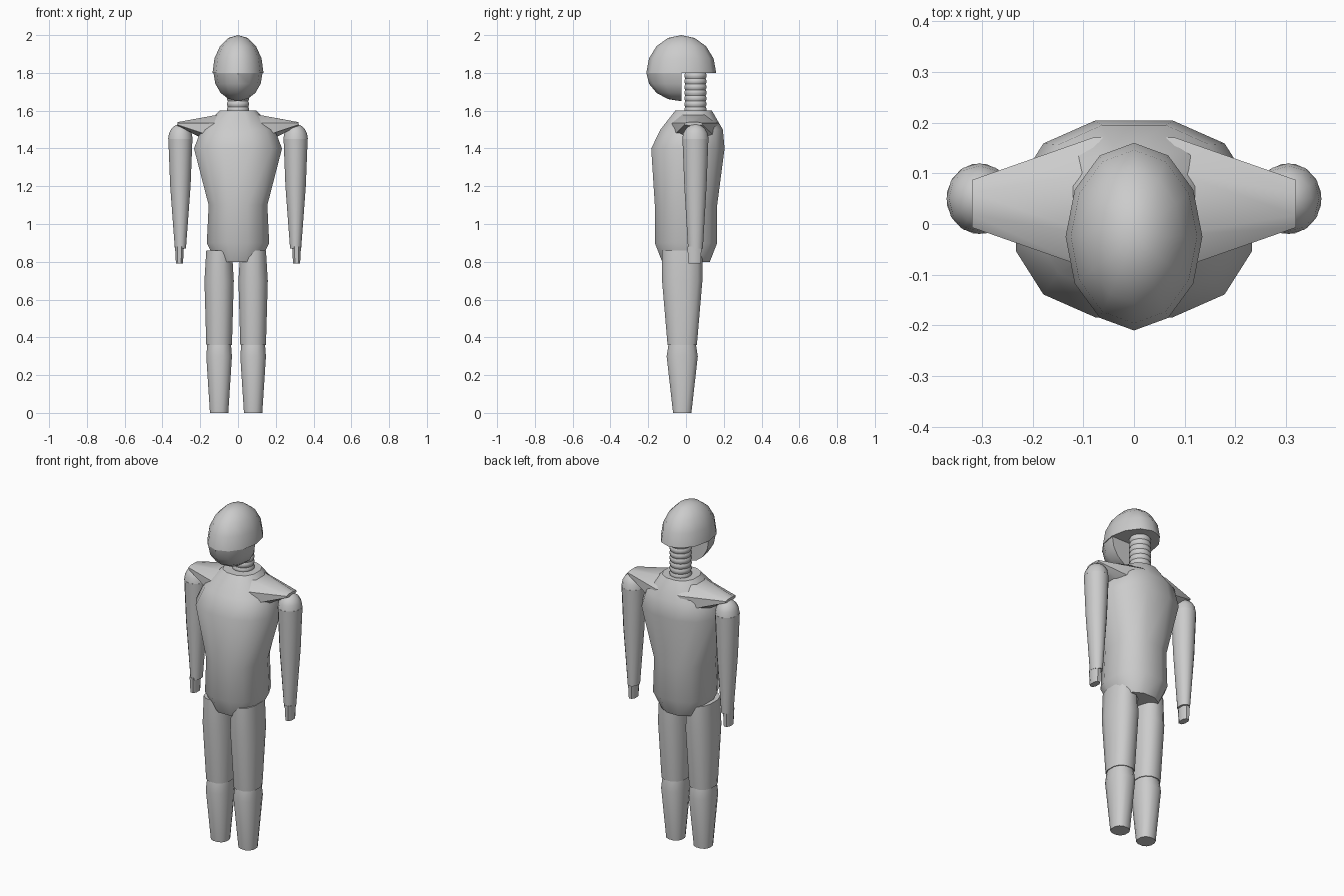
import bpy, bmesh
from math import cos, sin, pi, copysign, radians
from mathutils import Vector

cube = bpy.data.objects.get("Cube")
if cube:
    bpy.data.objects.remove(cube, do_unlink=True)

UP, BACK = Vector((0, 0, 1)), Vector((0, 1, 0))

grey = bpy.data.materials.new("plain_grey")
grey.use_nodes = True
colour = (0.6, 0.6, 0.6, 1)
grey.diffuse_color = colour
grey.node_tree.nodes["Principled BSDF"].inputs["Base Color"].default_value = colour


def finish(name, bm, location):
    """Turn a bmesh into a placed, grey, smooth-shaded object."""
    bmesh.ops.recalc_face_normals(bm, faces=bm.faces)
    mesh = bpy.data.meshes.new(name)
    bm.to_mesh(mesh)
    bm.free()
    mesh.materials.append(grey)
    part = bpy.data.objects.new(name, mesh)
    part.location = location
    bpy.context.collection.objects.link(part)
    bpy.ops.object.select_all(action="DESELECT")
    part.select_set(True)
    bpy.context.view_layer.objects.active = part
    bpy.ops.object.shade_smooth_by_angle(angle=radians(40))


def loft(name, stations, location, sides=12, boxiness=0.85, sideways=False):
    """Skin rounded-box rings given as (level, half width, half depth, shift)."""
    bm = bmesh.new()
    previous = None
    for level, width, depth, shift in stations:
        ring = []
        for i in range(sides):
            turn = 2 * pi * (i + 0.5) / sides
            across = width * copysign(abs(cos(turn)) ** boxiness, cos(turn))
            along = depth * copysign(abs(sin(turn)) ** boxiness, sin(turn)) + shift
            point = (level, across, along) if sideways else (across, along, level)
            ring.append(bm.verts.new(point))
        if previous:
            for i in range(sides):
                bm.faces.new((previous[i - 1], previous[i], ring[i], ring[i - 1]))
        else:
            bm.faces.new(ring)
        previous = ring
    bm.faces.new(previous)
    finish(name, bm, location)


def ellipsoid(name, size, location, cuts):
    """Stretch a sphere and slice away the side each cut (offset, normal) faces."""
    bm = bmesh.new()
    bmesh.ops.create_uvsphere(bm, u_segments=12, v_segments=8, radius=1)
    bmesh.ops.scale(bm, vec=size, verts=bm.verts)
    for offset, normal in cuts:
        everything = bm.verts[:] + bm.edges[:] + bm.faces[:]
        bmesh.ops.bisect_plane(bm, geom=everything, plane_co=normal * offset,
                               plane_no=normal, clear_outer=True)
        bmesh.ops.holes_fill(bm, edges=[e for e in bm.edges if e.is_boundary])
    finish(name, bm, location)


# Head: domed skull, and a face that stops in front of the neck
head_centre = Vector((0, -0.025, 1.8))
ellipsoid("skull", (0.135, 0.185, 0.2), head_centre, [(0, -UP)])
ellipsoid("face", (0.13, 0.185, 0.15), head_centre, [(0, UP), (0, BACK)])

# Neck: ribbed tube
neck = []
for rib in range(9):
    bottom = rib * 0.03
    for rise, radius in ((0, 0.055), (0.01, 0.06), (0.02, 0.06)):
        neck.append((bottom + rise, radius, radius, 0))
loft("neck", neck, (0, 0.05, 1.56), sides=16, boxiness=1)

# Torso: hem, hips, waist, chest, upper chest, collar
loft("torso", [
    (0.8, 0.12, 0.13, 0),
    (0.9, 0.17, 0.17, 0),
    (1.1, 0.16, 0.17, 0),
    (1.4, 0.24, 0.2, 0.01),
    (1.5, 0.2, 0.17, 0.03),
    (1.6, 0.1, 0.1, 0.04),
], (0, 0, 0))

# Shoulder yoke: thick at the collar, thin at the tips over the arms
root, tip = (0.08, 0.14, 0.1, 0), (0.32, 0.05, 0.01, 0.04)
mirrored = [(-level, *shape) for level, *shape in (tip, root)]
loft("shoulder_yoke", mirrored + [root, tip], (0, 0.04, 1.49),
     sides=8, sideways=True)

for side, sign in (("left", 1), ("right", -1)):
    # Arm: wrist, elbow, shoulder, with a domed cap and a small flat hand
    arm = Vector((sign * 0.305, 0.05, 0))
    loft(side + "_arm", [
        (0.87, 0.03, 0.04, 0),
        (1.2, 0.055, 0.06, 0),
        (1.45, 0.065, 0.07, 0),
    ], arm, sides=16, boxiness=1)
    ellipsoid(side + "_shoulder", (0.065, 0.07, 0.08), arm + UP * 1.45, [(0, -UP)])
    loft(side + "_hand", [(0.79, 0.02, 0.035, 0), (0.88, 0.025, 0.04, 0)],
         (sign * 0.31, 0.045, 0), sides=8)

    # Leg: thigh above the knee seam, shin with a rounded calf below it
    leg = (sign * 0.09 - 0.01, -0.02, 0)
    loft(side + "_thigh", [
        (0.36, 0.07, 0.08, 0),
        (0.7, 0.08, 0.11, 0),
        (0.86, 0.07, 0.11, 0),
    ], leg)
    loft(side + "_shin", [
        (0, 0.05, 0.05, 0),
        (0.3, 0.07, 0.085, 0),
        (0.36, 0.065, 0.075, 0),
    ], leg)
